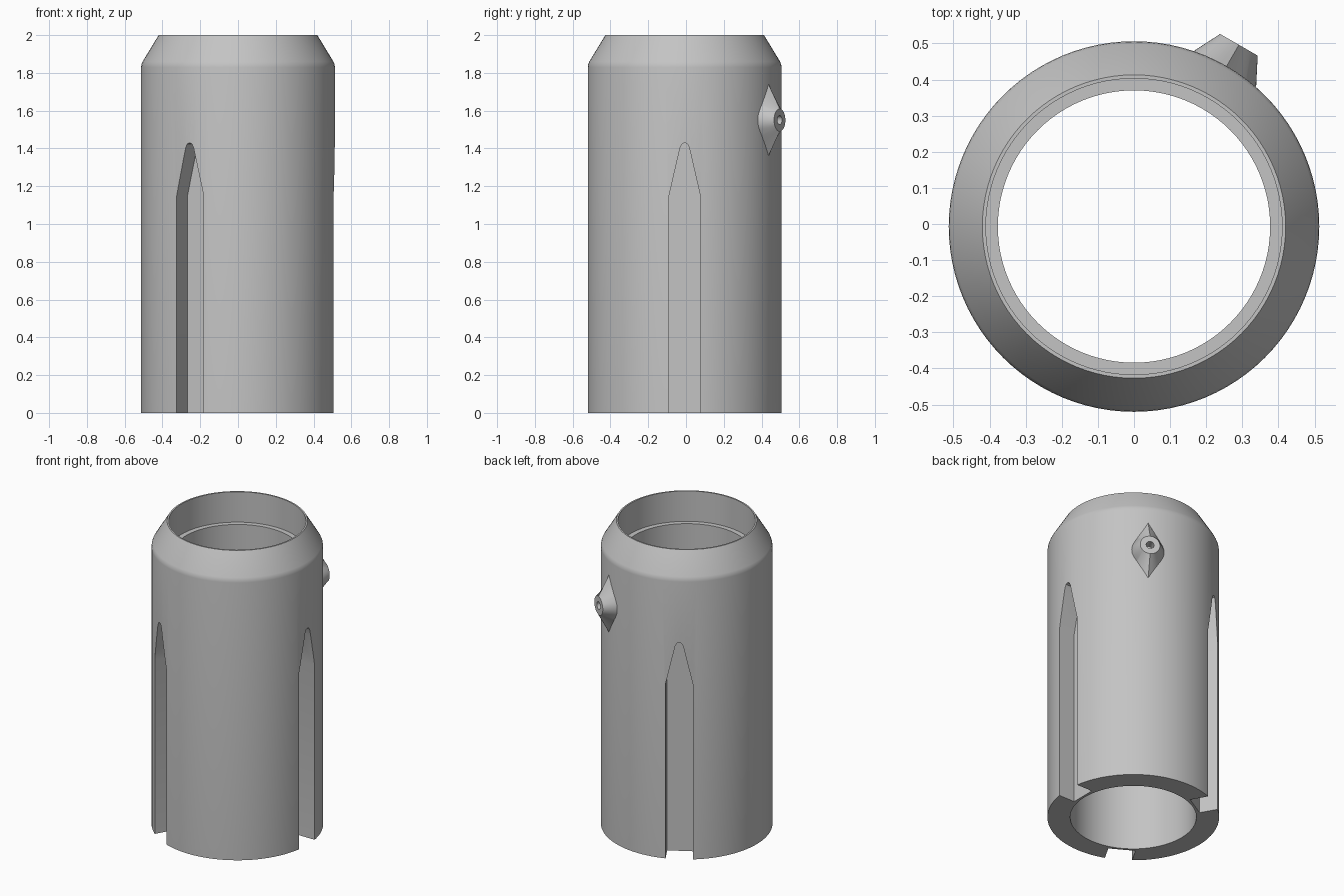
import bpy, bmesh, math
from mathutils import Matrix, Vector

if "Cube" in bpy.data.objects:
    bpy.data.objects.remove(bpy.data.objects["Cube"])

CENTRE = Vector((0, -0.007, 0))
GREY = (0.55, 0.55, 0.55, 1)

metal = bpy.data.materials.new("plain_grey")
metal.use_nodes = True
metal.diffuse_color = GREY
metal.node_tree.nodes["Principled BSDF"].inputs["Base Color"].default_value = GREY


def loft(name, rings, loop):
    """Skin a list of rings; loop joins the last to the first, otherwise cap both ends."""
    bm = bmesh.new()
    rows = [[bm.verts.new(p) for p in ring] for ring in rings]
    pairs = list(zip(rows, rows[1:]))
    if loop:
        pairs.append((rows[-1], rows[0]))
    for a, b in pairs:
        n = len(a)
        for i in range(n):
            j = (i + 1) % n
            bm.faces.new((a[i], a[j], b[j], b[i]))
    if not loop:
        bm.faces.new(rows[0])
        bm.faces.new(rows[-1])
    bmesh.ops.recalc_face_normals(bm, faces=bm.faces)
    mesh = bpy.data.meshes.new(name)
    bm.to_mesh(mesh)
    bm.free()
    mesh.materials.append(metal)
    ob = bpy.data.objects.new(name, mesh)
    bpy.context.collection.objects.link(ob)
    return ob


def activate(ob):
    bpy.ops.object.select_all(action="DESELECT")
    ob.select_set(True)
    bpy.context.view_layer.objects.active = ob


def around(angle):
    return Matrix.Translation(CENTRE) @ Matrix.Rotation(math.radians(angle), 4, "Z")


# Turned sleeve: outer wall, chamfered neck, thin rim, inner ledge, bore
profile = [(0.513, 0), (0.513, 1.83), (0.511, 1.845), (0.505, 1.86), (0.42, 2),
           (0.41, 2), (0.41, 1.8), (0.377, 1.8), (0.377, 0)]
SEG = 96
turns = [2 * math.pi * i / SEG for i in range(SEG)]
sleeve = loft("sleeve", [[(r * math.cos(a), r * math.sin(a), z) for a in turns]
                         for r, z in profile], True)
sleeve.matrix_world = around(0)

# Three pointed grooves, open at the bottom, leaving a thin inner wall
half = [(0.0825, -0.1), (0.0825, 1.15), (0.024, 1.405), (0.014, 1.424)]
outline = half + [(0, 1.43)] + [(-y, z) for y, z in reversed(half)]
for k in range(3):
    cutter = loft("groove_cutter", [[(x, y, z) for y, z in outline] for x in (0.392, 0.7)], False)
    cutter.matrix_world = around(120 * k)
    cutter.hide_render = True
    activate(sleeve)
    mod = sleeve.modifiers.new("groove", "BOOLEAN")
    mod.operation = "DIFFERENCE"
    mod.solver = "EXACT"
    mod.object = cutter
    bpy.ops.object.modifier_apply(modifier=mod.name)
    bpy.data.objects.remove(cutter)


# Side boss: pointed-oval base narrowing to a round end with a blind hole
def boss_ring(x, radius, tip=0):
    pts = []
    limit = math.acos(radius / tip) if tip else 0
    for i in range(48):
        a = 2 * math.pi * i / 48
        from_tip = min(a % math.pi, math.pi - a % math.pi)
        r = radius / math.cos(limit - from_tip) if from_tip < limit else radius
        pts.append((x, r * math.sin(a), 1.55 + r * math.cos(a)))
    return pts


boss = loft("side_boss", [boss_ring(0.46, 0.098, 0.2), boss_ring(0.507, 0.098, 0.2),
                          boss_ring(0.581, 0.06), boss_ring(0.581, 0.024),
                          boss_ring(0.52, 0.024)], False)
boss.matrix_world = around(60)

for ob in (sleeve, boss):
    activate(ob)
    bpy.ops.object.shade_smooth_by_angle(angle=math.radians(30))
